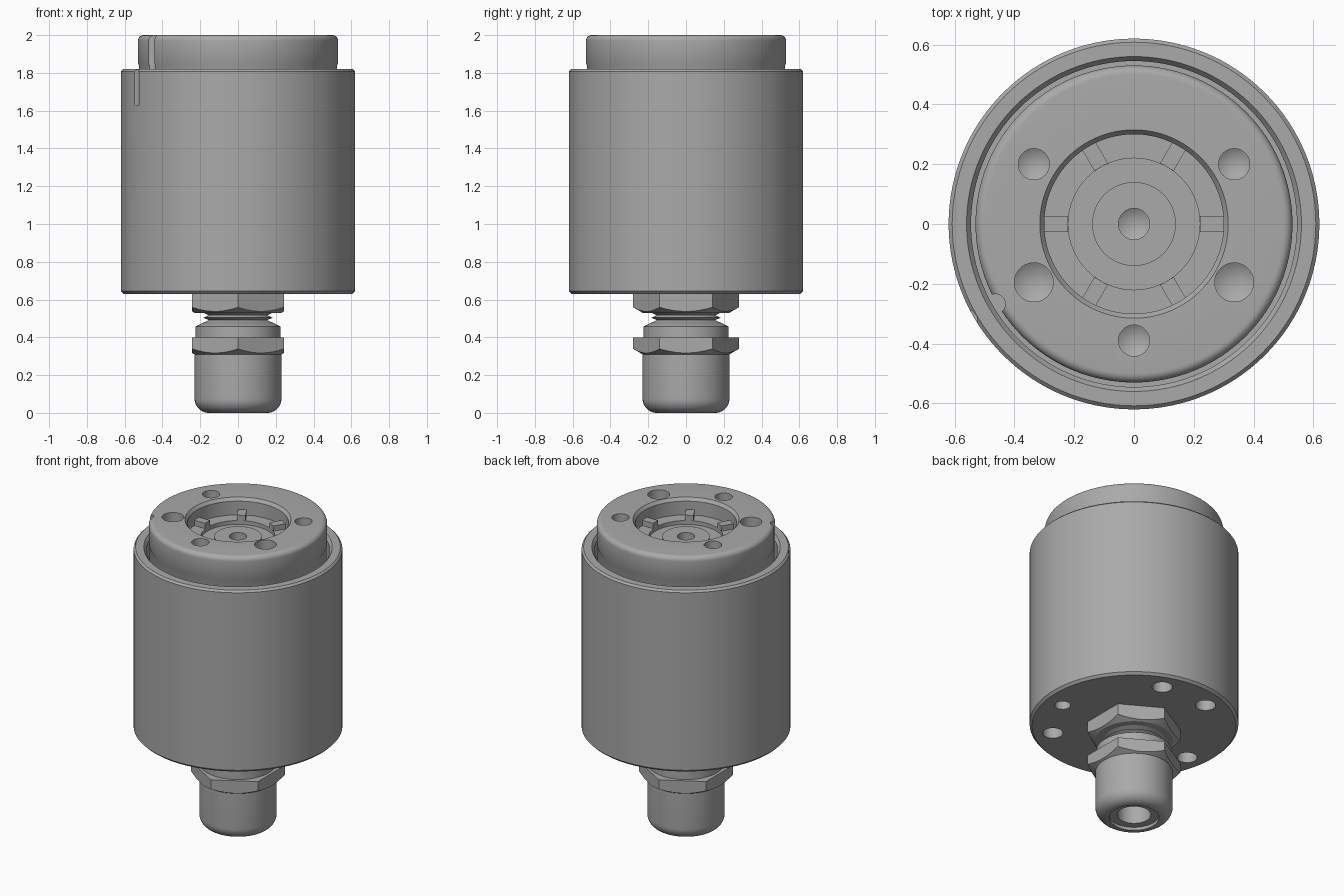
import bpy, bmesh
from math import sin, cos, pi, radians, sqrt
from mathutils import Matrix

cube = bpy.data.objects.get("Cube")
if cube:
    bpy.data.objects.remove(cube, do_unlink=True)

grey = bpy.data.materials.new("machined grey")
grey.use_nodes = True
grey.diffuse_color = (0.4, 0.4, 0.4, 1)
grey.node_tree.nodes["Principled BSDF"].inputs["Base Color"].default_value = (0.4, 0.4, 0.4, 1)


def lathe(name, profile, sides=96, at=(0, 0), turn=0.0):
    """Revolve a bottom-to-top (radius, height) outline into a closed solid."""
    bm = bmesh.new()
    rings = []
    for r, z in profile:
        count = sides if r > 0 else 1
        rings.append([bm.verts.new((at[0] + r * cos(turn + 2 * pi * i / sides),
                                    at[1] + r * sin(turn + 2 * pi * i / sides), z))
                      for i in range(count)])
    for a, b in zip(rings, rings[1:]):
        for i in range(sides):
            j = (i + 1) % sides
            quad = [a[i % len(a)], a[j % len(a)], b[j % len(b)], b[i % len(b)]]
            bm.faces.new(list(dict.fromkeys(quad)))
    bmesh.ops.recalc_face_normals(bm, faces=bm.faces)
    return make(name, bm)


def make(name, bm):
    mesh = bpy.data.meshes.new(name)
    bm.to_mesh(mesh)
    bm.free()
    mesh.materials.append(grey)
    ob = bpy.data.objects.new(name, mesh)
    bpy.context.collection.objects.link(ob)
    return ob


def activate(ob):
    bpy.ops.object.select_all(action="DESELECT")
    ob.select_set(True)
    bpy.context.view_layer.objects.active = ob


def carve(ob, cutters, operation="DIFFERENCE"):
    activate(ob)
    for cutter in cutters:
        mod = ob.modifiers.new("carve", "BOOLEAN")
        mod.object, mod.operation, mod.solver = cutter, operation, "EXACT"
        bpy.ops.object.modifier_apply(modifier=mod.name)
        bpy.data.objects.remove(cutter, do_unlink=True)


def smooth(ob):
    activate(ob)
    bpy.ops.object.shade_smooth_by_angle(angle=radians(28))


def polar(r, degrees):
    return (r * cos(radians(degrees)), r * sin(radians(degrees)))


def drill(at, r, face, depth, up=1):
    """Drill cutter with a conical tip; up is the side it enters from."""
    pts = [(0, face - up * (depth + r * 0.6)), (r, face - up * depth),
           (r, face + up * 0.1), (0, face + up * 0.1)]
    return lathe("drill", pts, 40, at)


def rod(at, r, low, high):
    return lathe("rod", [(0, low), (r, low), (r, high), (0, high)], 32, at)


def fillet(cx, cz, r, start, end, steps=7):
    return [(cx + r * cos(radians(start + (end - start) * i / steps)),
             cz + r * sin(radians(start + (end - start) * i / steps)))
            for i in range(steps + 1)]


# Outer housing with a deep groove, base holes and an alignment mark
housing = lathe("housing", [(0, 0.63), (0.605, 0.63), (0.62, 0.645), (0.62, 1.808),
                            (0.608, 1.82), (0.56, 1.82), (0.545, 1.8),
                            (0.545, 1.65), (0, 1.65)], 128)
base_drills = [drill(polar(0.49, a), 0.047 if a == 350 else 0.06, 0.63, 0.12, -1)
               for a in (70, 110, 190, 230, 310, 350)]
carve(housing, base_drills + [rod(polar(0.65, 210), 0.04, 1.63, 1.9)])
smooth(housing)

# Inner cap with a stepped recess, blind holes and an alignment mark
cap = lathe("inner_cap", [(0, 1.6), (0.525, 1.6), (0.525, 1.84), (0.53, 1.85)]
            + fillet(0.5, 1.97, 0.03, 0, 90)
            + [(0.315, 2), (0.3, 1.98), (0.3, 1.89), (0.22, 1.89), (0.22, 1.865),
               (0.14, 1.865), (0.14, 1.89), (0, 1.89)], 128)
holes = [(0.335, 0.2, 0.052), (-0.335, 0.2, 0.052), (0.335, -0.195, 0.065),
         (-0.335, -0.195, 0.065), (0, -0.39, 0.052)]
drills = [drill((x, y), r, 2, 0.12) for x, y, r in holes]
carve(cap, drills + [drill((0, 0), 0.052, 1.89, 0.06),
                     rod(polar(0.535, 210), 0.033, 1.55, 2.1)])
smooth(cap)

# Six ribs on the recess ledge
bm = bmesh.new()
for k in range(6):
    place = (Matrix.Rotation(k * pi / 3, 4, "Z") @ Matrix.Translation((0.262, 0, 1.905))
             @ Matrix.Diagonal((0.084, 0.052, 0.04, 1)))
    bmesh.ops.create_cube(bm, size=1, matrix=place)
make("recess_ribs", bm)


# Hexagonal nuts with turned lower corners
def hex_nut(name, low, high):
    nut = lathe(name, [(0, low), (0.28, low), (0.28, high), (0, high)], 6, turn=pi / 2)
    turned = lathe("turned", [(0, low - 0.001), (0.228, low - 0.001), (0.29, low + 0.035),
                              (0.29, high + 0.1), (0, high + 0.1)])
    carve(nut, [turned], "INTERSECT")
    smooth(nut)


hex_nut("upper_nut", 0.53, 0.632)
hex_nut("lower_nut", 0.31, 0.40)

# Threaded neck and collar between the nuts
thread = []
for k in range(3):
    z = 0.465 + k * 0.026
    thread += [(0.155, z), (0.183, z + 0.013)]
smooth(lathe("threaded_neck", [(0, 0.38), (0.155, 0.38)] + thread
             + [(0.155, 0.545), (0, 0.545)]))
smooth(lathe("collar", [(0, 0.39), (0.225, 0.39), (0.225, 0.457), (0.215, 0.462),
                        (0.18, 0.48), (0, 0.48)]))

# Domed gland cap with a seal and a cable hole
smooth(lathe("gland_cap", [(0, 0.25), (0.1, 0.25), (0.1, 0.02), (0.148, 0.02), (0.148, 0)]
             + fillet(0.155, 0.075, 0.075, -90, 0, 9)
             + [(0.23, 0.312), (0, 0.312)]))
